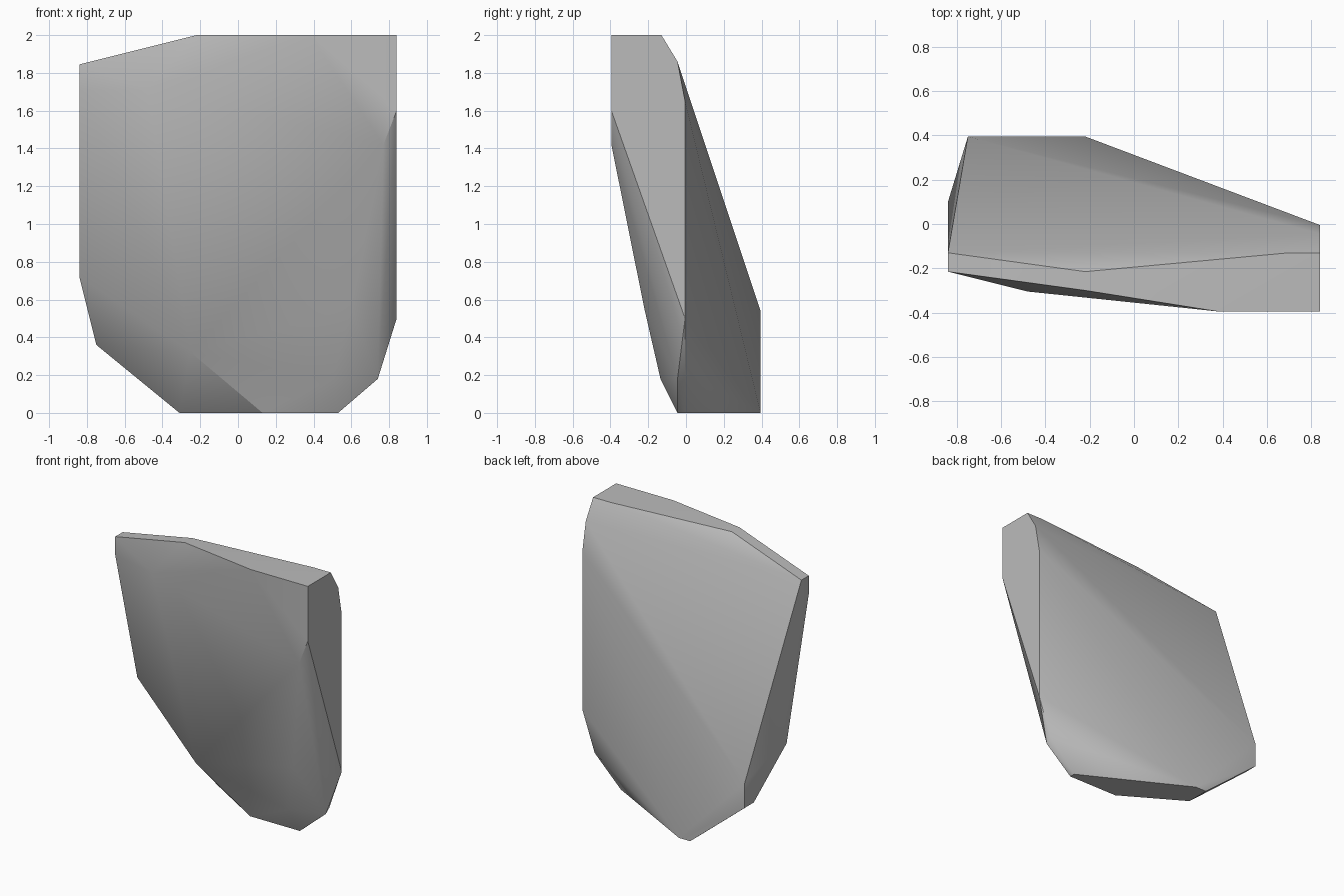
import bpy
import bmesh
import math

cube = bpy.data.objects.get("Cube")
if cube:
    bpy.data.objects.remove(cube, do_unlink=True)

# Single grey stone colour
stone = bpy.data.materials.new("stone_grey")
stone.use_nodes = True
grey = (0.5, 0.5, 0.5, 1.0)
stone.diffuse_color = grey
stone.node_tree.nodes["Principled BSDF"].inputs["Base Color"].default_value = grey

# Corners of the chipped slab, grouped by the facet they bound
top = [(x, y, 2.0) for x, y in (
    (0.84, -0.395), (0.84, -0.13), (0.7, -0.13),
    (-0.22, -0.215), (-0.22, -0.3), (0.38, -0.395))]
base = [(x, y, 0.0) for x, y in (
    (0.53, -0.005), (0.53, -0.045), (0.13, -0.045),
    (-0.31, 0.22), (-0.31, 0.395), (-0.22, 0.395))]
left_side = [(0.84, y, z) for y, z in (
    (-0.045, 1.86), (-0.005, 1.65), (-0.005, 0.5), (-0.395, 1.6))]
right_side = [(-0.84, y, z) for y, z in (
    (-0.13, 1.845), (-0.215, 1.845), (-0.215, 1.71), (0.1, 0.74), (0.04, 0.72))]
back_corner = [(-0.75, y, z) for y, z in (
    (0.395, 0.54), (0.395, 0.36), (0.29, 0.36))]
lower_left = [(0.74, -0.005, 0.21), (0.74, -0.045, 0.18)]
front = [(-0.48, -0.305, 1.71), (0.77, -0.395, 1.42), (0.6, -0.22, 0.55),
         (0.5, -0.135, 0.18), (-0.25, -0.13, 0.32)]

# Wrap the corners in one faceted shell
bm = bmesh.new()
for corner in top + base + left_side + right_side + back_corner + lower_left + front:
    bm.verts.new(corner)
bmesh.ops.convex_hull(bm, input=bm.verts[:])
bmesh.ops.delete(bm, geom=[v for v in bm.verts if not v.link_faces], context='VERTS')
bmesh.ops.dissolve_limit(bm, angle_limit=math.radians(0.5),
                         verts=bm.verts[:], edges=bm.edges[:])
bmesh.ops.recalc_face_normals(bm, faces=bm.faces[:])

mesh = bpy.data.meshes.new("stone_slab")
bm.to_mesh(mesh)
bm.free()
mesh.materials.append(stone)
slab = bpy.data.objects.new("stone_slab", mesh)
bpy.context.collection.objects.link(slab)

# Soft shading across shallow facets, crisp at the steep ones
bpy.ops.object.select_all(action='DESELECT')
slab.select_set(True)
bpy.context.view_layer.objects.active = slab
bpy.ops.object.shade_smooth_by_angle(angle=math.radians(30))
